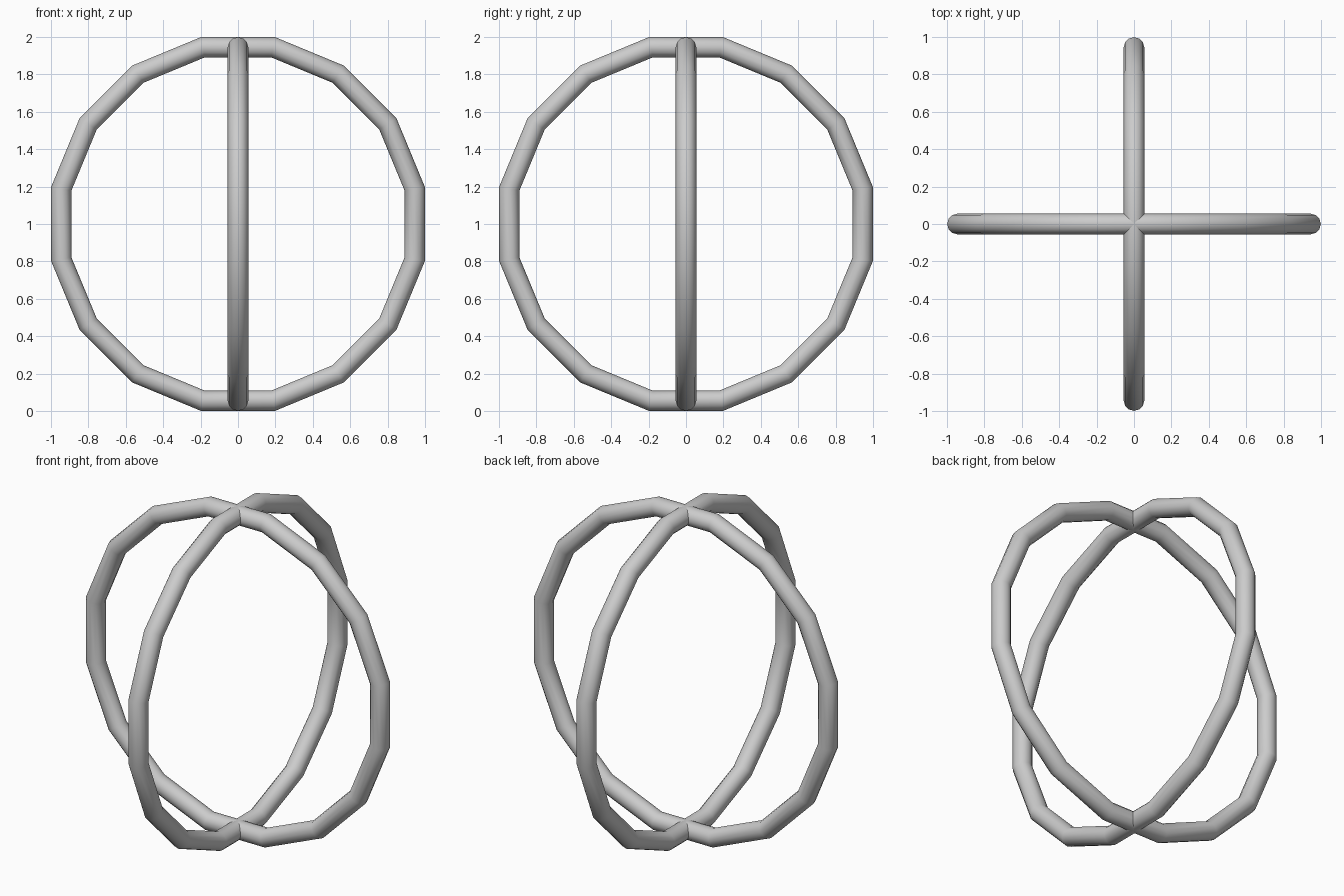
import bpy
from math import radians, cos, pi

if "Cube" in bpy.data.objects:
    bpy.data.objects.remove(bpy.data.objects["Cube"])

SIDES = 16          # straight segments per ring
TUBE = 0.055        # tube radius
OUTER = 1.0         # distance from ring centre to the flat outer side


def ring(name, turn):
    """Upright sixteen-sided tube ring with a flat segment at the top."""
    bpy.ops.mesh.primitive_torus_add(
        major_segments=SIDES, minor_segments=12,
        major_radius=(OUTER - TUBE) / cos(pi / SIDES), minor_radius=TUBE)
    ob = bpy.context.object
    ob.name = name
    # flat segments at top, bottom and sides; then stand it up
    ob.rotation_euler = (0, 0, pi / SIDES)
    bpy.ops.object.transform_apply(rotation=True)
    # keep the tube's flat-to-flat thickness true to the mitred corners
    ob.rotation_euler = (radians(90), 0, turn)
    ob.location = (0, 0, 1)
    bpy.ops.object.transform_apply(location=True, rotation=True)
    bpy.ops.object.shade_smooth_by_angle(angle=radians(40))
    return ob


# Two crossed hoops
ring("side_to_side_ring", 0)
ring("front_to_back_ring", radians(90))
